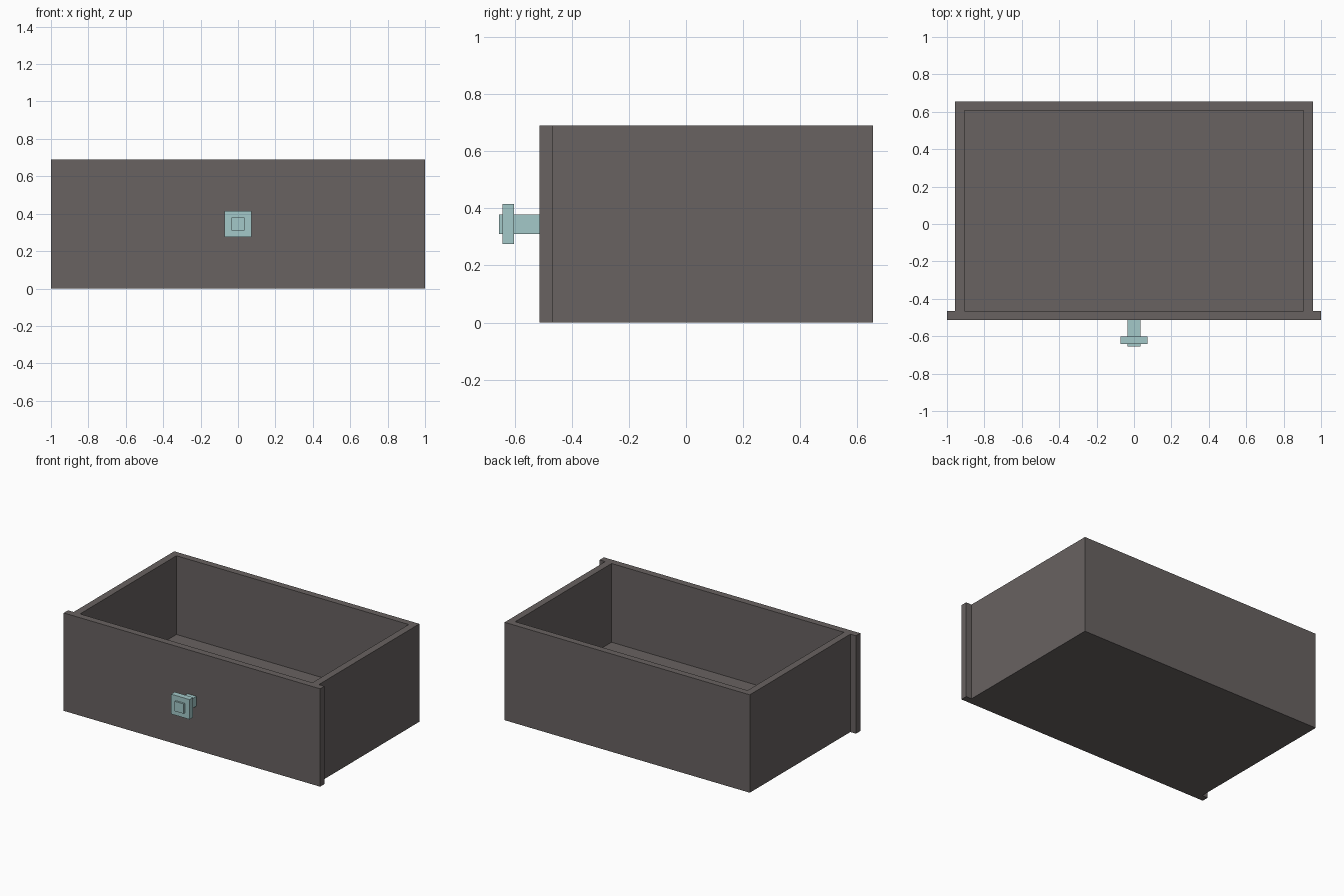
import bpy, bmesh

if "Cube" in bpy.data.objects:
    bpy.data.objects.remove(bpy.data.objects["Cube"])


def material(name, rgb):
    m = bpy.data.materials.new(name)
    m.diffuse_color = (*rgb, 1.0)
    m.use_nodes = True
    m.node_tree.nodes["Principled BSDF"].inputs["Base Color"].default_value = m.diffuse_color
    return m


wood = material("dark_grey_brown", (0.138, 0.122, 0.119))
teal = material("pale_teal", (0.371, 0.584, 0.584))


def extrude_profile(name, points, z0, z1, mat):
    """Extrude a flat outline (x, y) from z0 up to z1."""
    bm = bmesh.new()
    face = bm.faces.new([bm.verts.new((x, y, z0)) for x, y in points])
    result = bmesh.ops.extrude_face_region(bm, geom=[face])
    top = [g for g in result["geom"] if isinstance(g, bmesh.types.BMVert)]
    bmesh.ops.translate(bm, verts=top, vec=(0, 0, z1 - z0))
    bmesh.ops.recalc_face_normals(bm, faces=bm.faces)
    mesh = bpy.data.meshes.new(name)
    bm.to_mesh(mesh)
    bm.free()
    mesh.materials.append(mat)
    obj = bpy.data.objects.new(name, mesh)
    bpy.context.collection.objects.link(obj)
    return obj


def box(name, half_x, y0, y1, z0, z1, mat):
    """Box centred on x = 0."""
    outline = [(-half_x, y0), (half_x, y0), (half_x, y1), (-half_x, y1)]
    return extrude_profile(name, outline, z0, z1, mat)


HEIGHT = 0.69
FRONT, PANEL_BACK, BACK = -0.513, -0.465, 0.655
OUT, INN, BACK_IN = 0.956, 0.906, 0.608

# Wide front panel
box("front_panel", 1.0, FRONT, PANEL_BACK, 0, HEIGHT, wood)

# Sides and back as one U-shaped wall
extrude_profile("side_and_back_walls", [
    (-OUT, PANEL_BACK), (-OUT, BACK), (OUT, BACK), (OUT, PANEL_BACK),
    (INN, PANEL_BACK), (INN, BACK_IN), (-INN, BACK_IN), (-INN, PANEL_BACK),
], 0, HEIGHT, wood)

# Thick drawer floor between the walls
box("drawer_floor", INN, PANEL_BACK, BACK_IN, 0, 0.135, wood)

# Square knob: stem running through a wider plate
box("knob_stem", 0.035, -0.655, FRONT, 0.31, 0.379, teal)
box("knob_plate", 0.072, -0.642, -0.602, 0.275, 0.415, teal)
